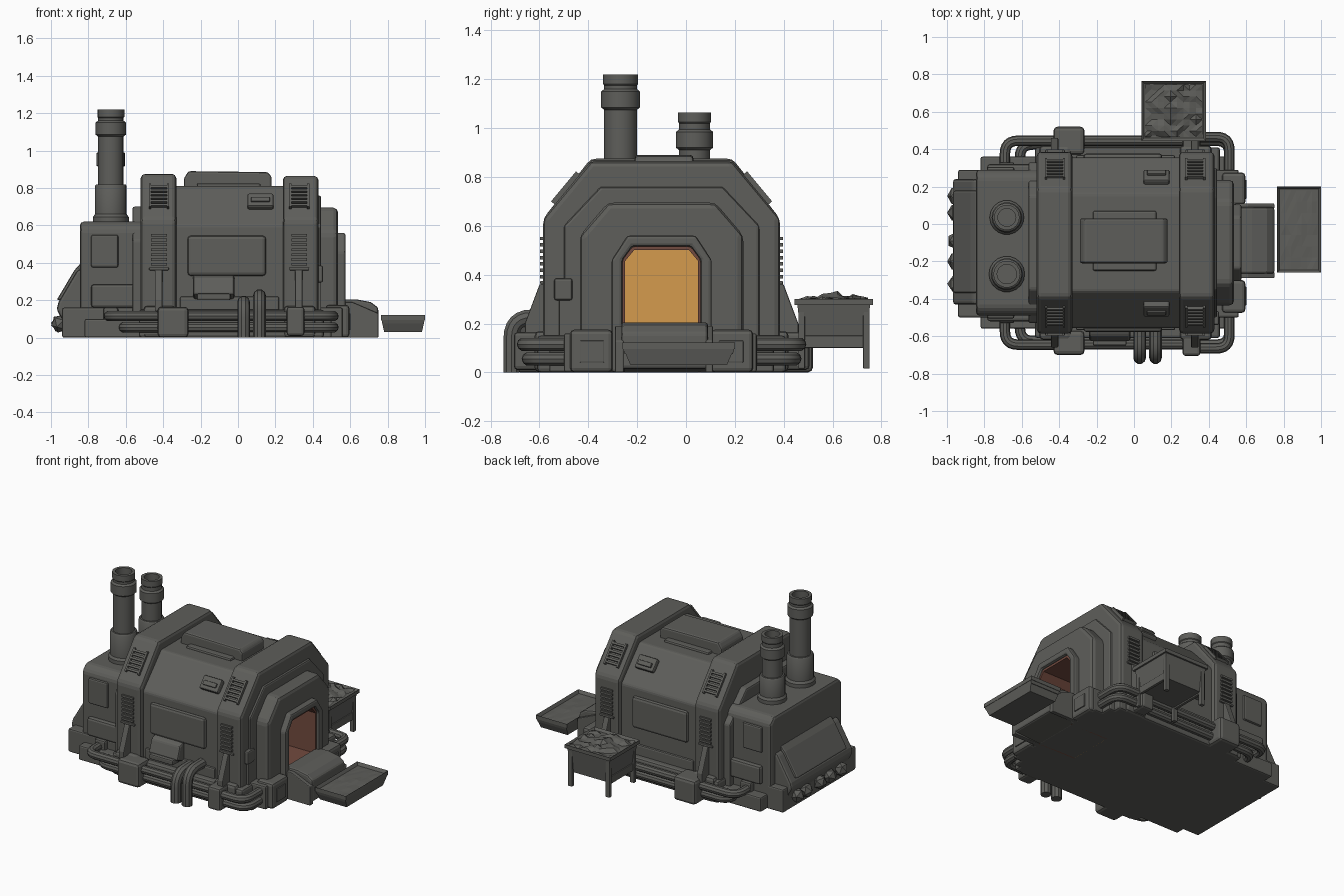
import bpy, bmesh, math, random
from mathutils import Vector, Matrix

if "Cube" in bpy.data.objects:
    bpy.data.objects.remove(bpy.data.objects["Cube"])
random.seed(4)
YC = -0.1            # centre line of the building
SLANT = 0.695        # tilt of the sloping roof faces


def material(name, rgb):
    m = bpy.data.materials.new(name)
    m.diffuse_color = (*rgb, 1)
    m.use_nodes = True
    m.node_tree.nodes["Principled BSDF"].inputs["Base Color"].default_value = m.diffuse_color
    return m


GREY = material("dark grey metal", (0.112, 0.112, 0.103))
BROWN = material("red brown lining", (0.17, 0.07, 0.05))
GLOW = material("furnace orange", (0.66, 0.33, 0.075))


def finish(name, bm, mat=GREY, bevel=0.0, smooth=False):
    bmesh.ops.recalc_face_normals(bm, faces=bm.faces)
    me = bpy.data.meshes.new(name)
    bm.to_mesh(me)
    bm.free()
    me.materials.append(mat)
    if smooth:
        me.shade_smooth()
        me.set_sharp_from_angle(angle=math.radians(35))
    ob = bpy.data.objects.new(name, me)
    bpy.context.collection.objects.link(ob)
    if bevel:
        b = ob.modifiers.new("bevel", 'BEVEL')
        b.width, b.segments, b.limit_method = bevel, 2, 'ANGLE'
    return ob


def box(name, x, y, z, bevel=0.01, mat=GREY, tilt=0.0):
    """Box from (min, max) ranges, optionally tilted about x."""
    bm = bmesh.new()
    c = [(r[0] + r[1]) / 2 for r in (x, y, z)]
    s = [abs(r[1] - r[0]) for r in (x, y, z)]
    bmesh.ops.create_cube(bm, size=1, matrix=Matrix.Translation(c)
                          @ Matrix.Rotation(tilt, 4, 'X') @ Matrix.Diagonal((*s, 1)))
    return finish(name, bm, mat, bevel)


def side_box(name, x, d, z, s, bevel=0.01):
    """Box at distance range d from the centre line, on side s."""
    return box(name, x, sorted((YC + s * d[0], YC + s * d[1])), z, bevel)


def prism(name, pts, axis, a, b, mat=GREY, bevel=0.012):
    """Extrude a profile: (y, z) along x, or (x, z) along y."""
    bm = bmesh.new()
    put = (lambda p, t: (t, p[0], p[1])) if axis == 'X' else (lambda p, t: (p[0], t, p[1]))
    f = bm.faces.new([bm.verts.new(put(p, a)) for p in pts])
    new = bmesh.ops.extrude_face_region(bm, geom=[f])['geom']
    d = Vector((b - a, 0, 0)) if axis == 'X' else Vector((0, b - a, 0))
    bmesh.ops.translate(bm, vec=d, verts=[v for v in new if isinstance(v, bmesh.types.BMVert)])
    return finish(name, bm, mat, bevel)


def arch(hw, shoulder, top_hw, top):
    return [(YC - hw, 0), (YC - hw, shoulder), (YC - top_hw, top),
            (YC + top_hw, top), (YC + hw, shoulder), (YC + hw, 0)]


def pipe(name, pts, r, round_r=0.07):
    """Round pipe along a path with rounded corners."""
    p = [Vector(q) for q in pts]
    path = [p[0]]
    for a, b, c in zip(p, p[1:], p[2:]):
        u = b + (a - b).normalized() * round_r
        v = b + (c - b).normalized() * round_r
        path += [u.lerp(b, t / 6).lerp(b.lerp(v, t / 6), t / 6) for t in range(7)]
    path.append(p[-1])
    cu = bpy.data.curves.new(name, 'CURVE')
    cu.dimensions, cu.bevel_depth, cu.bevel_resolution, cu.use_fill_caps = '3D', r, 3, True
    sp = cu.splines.new('POLY')
    sp.points.add(len(path) - 1)
    for q, v in zip(sp.points, path):
        q.co = (*v, 1)
    tmp = bpy.data.objects.new(name + "_path", cu)
    bpy.context.collection.objects.link(tmp)
    bpy.context.view_layer.update()
    me = bpy.data.meshes.new_from_object(tmp.evaluated_get(bpy.context.evaluated_depsgraph_get()))
    bpy.data.objects.remove(tmp)
    bm = bmesh.new()
    bm.from_mesh(me)
    return finish(name, bm, smooth=True)


def lathe(name, x, y, prof, n=18):
    bm = bmesh.new()
    rings = [[bm.verts.new((x + r * math.cos(k * math.tau / n), y + r * math.sin(k * math.tau / n), z))
              for k in range(n)] for r, z in prof]
    for a, b in zip(rings, rings[1:]):
        for k in range(n):
            bm.faces.new((a[k], a[(k + 1) % n], b[(k + 1) % n], b[k]))
    bm.faces.new(rings[0])
    bm.faces.new(rings[-1])
    return finish(name, bm, smooth=True)


def bin_box(name, x, y, z, taper, rim, depth):
    """Tapered open container."""
    bm = bmesh.new()
    bmesh.ops.create_cube(bm, size=1)
    for v in bm.verts:
        k = 1 if v.co.z > 0 else taper
        v.co = (sum(x) / 2 + v.co.x * k * (x[1] - x[0]), sum(y) / 2 + v.co.y * k * (y[1] - y[0]),
                z[1] if v.co.z > 0 else z[0])
    top = max(bm.faces, key=lambda f: f.calc_center_median().z)
    bmesh.ops.inset_region(bm, faces=[top], thickness=rim)
    bmesh.ops.translate(bm, vec=(0, 0, -depth), verts=top.verts)
    return finish(name, bm)


def rubble(name, x, y, z, h, n=9):
    bm = bmesh.new()
    bmesh.ops.create_grid(bm, x_segments=n, y_segments=n, size=0.5)
    for v in bm.verts:
        dome = (1 - abs(v.co.x) * 1.6) * (1 - abs(v.co.y) * 1.6)
        v.co = (sum(x) / 2 + v.co.x * (x[1] - x[0]), sum(y) / 2 + v.co.y * (y[1] - y[0]),
                z + h * (0.6 * dome + 0.4 * random.random()))
    bmesh.ops.triangulate(bm, faces=bm.faces)
    return finish(name, bm)


# Base slabs
box("base", (-0.94, 0.56), (-0.5, 0.29), (0, 0.16))
box("base_sides", (-0.53, 0.46), (-0.61, 0.41), (0, 0.15), 0.015)
box("base_skirt", (-0.82, 0.5), (-0.56, 0.36), (0, 0.1))

# Hull and ribs; the front ones are arches around the doorway
door = arch(0.16, 0.46, 0.12, 0.515)
prism("hull", arch(0.455, 0.6, 0.26, 0.81), 'X', -0.36, 0.265)
prism("rear_rib", arch(0.485, 0.63, 0.29, 0.875), 'X', -0.52, -0.33, bevel=0.022)
prism("rear_collar", arch(0.43, 0.52, 0.25, 0.7), 'X', -0.565, -0.5)
prism("front_rib", arch(0.485, 0.63, 0.29, 0.865) + door[::-1], 'X', 0.24, 0.43, bevel=0.022)
prism("front_wall", arch(0.335, 0.56, 0.22, 0.695) + door[::-1], 'X', 0.42, 0.535, bevel=0.025)
prism("front_wall_step", arch(0.4, 0.6, 0.25, 0.76) + door[::-1], 'X', 0.42, 0.445)
prism("door_frame", arch(0.205, 0.46, 0.14, 0.56) + door[::-1], 'X', 0.52, 0.575)

# Furnace mouth: lining, floor and glow
prism("mouth_lining", arch(0.162, 0.462, 0.122, 0.517) + arch(0.15, 0.455, 0.113, 0.5)[::-1],
      'X', 0.27, 0.555, BROWN, 0)
box("mouth_floor", (0.27, 0.56), (YC - 0.15, YC + 0.15), (0.15, 0.178), 0, BROWN)
prism("furnace_glow", arch(0.155, 0.46, 0.118, 0.508), 'X', 0.27, 0.278, GLOW, 0)

# Ramp and pouring tray
prism("ramp", [(0.54, 0), (0.54, 0.205), (0.63, 0.205), (0.71, 0.19), (0.75, 0.16), (0.75, 0.015)],
      'Y', -0.265, 0.09)
for y in ((-0.29, -0.255), (0.08, 0.11)):
    prism("ramp_cheek", [(0.54, 0), (0.54, 0.19), (0.61, 0.19), (0.75, 0.13), (0.75, 0)], 'Y', *y, bevel=0.005)
bin_box("tray", (0.765, 1.0), (-0.26, 0.2), (0.03, 0.105), 0.86, 0.012, 0.03)
bin_box("tray_rim", (0.765, 1.0), (-0.26, 0.2), (0.095, 0.122), 1.0, 0.018, 0.02)
rubble("tray_fill", (0.785, 0.98), (-0.24, 0.18), 0.1, 0.012, 7)

# Rear machine house with sloping back
prism("machine_house", [(YC - 0.39, 0), (YC - 0.39, 0.58), (YC - 0.35, 0.62),
                        (YC + 0.35, 0.62), (YC + 0.39, 0.58), (YC + 0.39, 0)], 'X', -0.845, -0.5, bevel=0.02)
prism("sloping_back", [(-0.83, 0.08), (-0.83, 0.37), (-0.86, 0.36), (-0.96, 0.19), (-0.97, 0.15), (-0.93, 0.08)],
      'Y', -0.43, 0.24, bevel=0.015)
prism("back_cover", [(-0.84, 0.2), (-0.84, 0.4), (-0.875, 0.36), (-0.97, 0.2)], 'Y', -0.37, 0.18)
for y in (-0.32, -0.2, -0.09, 0.06, 0.15):
    bm = bmesh.new()
    bmesh.ops.create_icosphere(bm, subdivisions=1, radius=0.05,
                               matrix=Matrix.Translation((-0.95, y, 0.075)) @ Matrix.Rotation(y * 9, 4, 'Y'))
    finish("back_rock", bm)

# Chimneys: stepped hollow tubes
for nm, y, r, zb, zc, zt in (("tall_chimney", -0.268, 0.068, 0.82, 1.075, 1.22),
                             ("short_chimney", 0.035, 0.064, 0.79, 0.91, 1.065)):
    lathe(nm, -0.68, y, [(r + .028, .6), (r + .028, .645), (r + .017, .66), (r + .017, zb - .01), (r + .01, zb),
                         (r, zb), (r, zc), (r + .013, zc + .01), (r + .013, zc + .075), (r, zc + .085),
                         (r, zt - .045), (r + .004, zt - .04), (r + .004, zt), (r - .016, zt), (r - .016, zt - .12)])

# Roof box
prism("roof_box", [(-0.29, 0.79), (-0.29, 0.85), (-0.265, 0.89), (0.16, 0.885), (0.18, 0.86), (0.18, 0.79)],
      'Y', -0.21, 0.03)
box("roof_box_foot", (-0.22, 0.12), (-0.25, 0.07), (0.8, 0.825))

for s in (-1, 1):
    # Ribs: louvred vents on the wall and on the slope
    for x in (-0.465, 0.285):
        X = (x, x + 0.085)
        for k in range(7):
            z = 0.385 + k * 0.026
            side_box("wall_louvre", X, (0.48, 0.497), (z, z + 0.014), s, 0)
        side_box("louvre_sill", (x - .01, x + .095), (0.475, 0.497), (0.36, 0.375), s, 0.004)
        for k in range(6):
            t = (k - 2.5) * 0.025
            y, z = YC + s * (0.39 - t * 0.64), 0.752 + t * 0.77
            box("slope_louvre", X, (y - .014, y + .014), (z - .007, z + .007), 0, tilt=s * SLANT)
        for xx in (x - .012, x + .085):
            y = YC + s * 0.39
            box("slope_louvre_side", (xx, xx + .012), (y - .015, y + .015), (0.672, 0.832), 0, tilt=s * SLANT)
        # Rib foot, strut and brace
        side_box("rib_foot", (x - .04, x + .13), (0.45, 0.52), (0, 0.17), s, 0.02)
        prism("rib_brace", [(YC + s * 0.47, 0.37), (YC + s * 0.5, 0.36), (YC + s * 0.56, 0.2),
                            (YC + s * 0.56, 0.14), (YC + s * 0.47, 0.14)], 'X', x + .02, x + .06, bevel=0.006)
    # Wall panel, its chute and the slope hatch
    side_box("wall_panel", (-0.27, 0.15), (0.44, 0.478), (0.33, 0.545), s, 0.018)
    side_box("low_panel", (-0.31, 0.22), (0.44, 0.468), (0.13, 0.22), s)
    y = YC + s * 0.35
    box("hatch", (0.05, 0.19), (y - .025, y + .01 + .01), (0.68, 0.77), 0.01, tilt=s * SLANT)
    y = YC + s * 0.365
    box("hatch_lip", (0.07, 0.17), (y - .02, y + .02), (0.715, 0.745), 0.004, tilt=s * SLANT)
    # Machine house panels and front corner blocks
    side_box("house_panel", (-0.785, -0.64), (0.38, 0.405), (0.375, 0.55), s)
    side_box("house_low_box", (-0.785, -0.54), (0.37, 0.42), (0.16, 0.285), s, 0.015)
    side_box("corner_block", (0.47, 0.595), (0.2, 0.375), (0, 0.175), s, 0.018)
    side_box("corner_plate", (0.59, 0.602), (0.235, 0.335), (0.04, 0.13), s, 0.004)
    # Pipe runs with junction boxes
    for z, off in ((0.115, 0.0), (0.055, 0.02)):
        o = YC + s * (0.545 - off)
        pipe("rear_pipe", [(-0.69 + off * 4, YC + s * .34, z), (-0.69 + off * 4, o, z), (-0.35, o, z)], 0.028)
        pipe("side_pipe", [(-0.35, o, z), (0.32, o, z)], 0.027)
        pipe("front_pipe", [(0.3, o + s * .02, z), (0.51, o + s * .02, z), (0.51, YC + s * .3, z)], 0.028)
    side_box("pipe_collar", (-0.72, -0.64), (0.37, 0.43), (0.04, 0.16), s)
    side_box("junction_box", (-0.43, -0.265), (0.47, 0.62 if s > 0 else 0.6), (0, 0.165), s, 0.02)
    side_box("pipe_clamp", (0.26, 0.355), (0.48, 0.605), (0.01, 0.165), s, 0.015)

# Front only: chute, outlet pipes and post box
prism("chute", [(YC - 0.45, 0.34), (YC - 0.5, 0.32), (YC - 0.53, 0.23), (YC - 0.45, 0.2)], 'X', -0.24, -0.02)
box("chute_lip", (-0.22, -0.04), (-0.65, -0.55), (0.2, 0.235), 0.008)
for x, h in ((0.03, 0.19), (0.115, 0.225)):
    pipe("outlet_pipe", [(x, -0.715, 0), (x, -0.715, h), (x, -0.52, h)], 0.034, 0.085)
box("gauge_box", (0.42, 0.455), (-0.54, -0.465), (0.295, 0.385))
box("gauge_post", (0.42, 0.445), (-0.52, -0.485), (0.1, 0.3), 0.004)

# Ore bin at the back
bin_box("ore_bin", (0.05, 0.375), (0.455, 0.755), (0.11, 0.285), 0.86, 0.015, 0.05)
bin_box("ore_bin_rim", (0.04, 0.385), (0.445, 0.765), (0.275, 0.3), 1.0, 0.02, 0.015)
rubble("ore", (0.06, 0.365), (0.465, 0.745), 0.275, 0.065)
for x in (0.055, 0.34):
    for y in (0.46, 0.725):
        box("bin_leg", (x, x + 0.03), (y, y + 0.027), (0.015, 0.285), 0.004)
    box("bin_rail", (x + .005, x + .025), (0.46, 0.745), (0.1, 0.15), 0.004)
